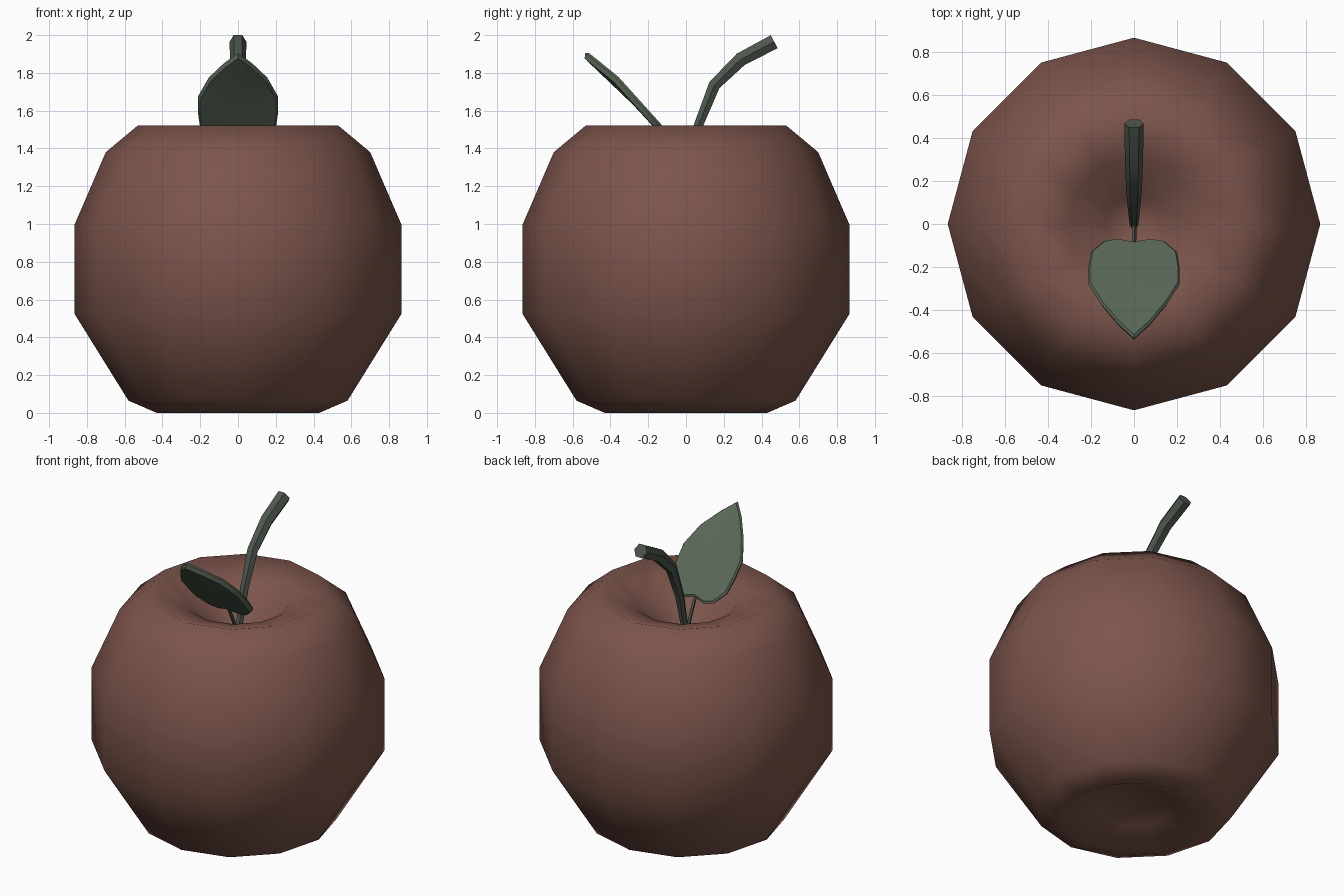
import bpy, bmesh, math
from mathutils import Vector

if "Cube" in bpy.data.objects:
    bpy.data.objects.remove(bpy.data.objects["Cube"])


def material(name, col):
    m = bpy.data.materials.new(name)
    m.diffuse_color = (*col, 1)
    m.use_nodes = True
    m.node_tree.nodes["Principled BSDF"].inputs["Base Color"].default_value = m.diffuse_color
    return m


RED = material("apple_skin", (0.20, 0.09, 0.07))
STEM = material("stem_green", (0.075, 0.095, 0.075))
LEAF = material("leaf_green", (0.10, 0.135, 0.095))


def finish(name, bm, mat, angle=None):
    bmesh.ops.recalc_face_normals(bm, faces=bm.faces)
    me = bpy.data.meshes.new(name)
    bm.to_mesh(me)
    bm.free()
    ob = bpy.data.objects.new(name, me)
    bpy.context.collection.objects.link(ob)
    me.materials.append(mat)
    bpy.ops.object.select_all(action='DESELECT')
    ob.select_set(True)
    bpy.context.view_layer.objects.active = ob
    if angle is None:
        bpy.ops.object.shade_smooth()
    else:
        bpy.ops.object.shade_smooth_by_angle(angle=math.radians(angle))
    return ob


def bridge(bm, a, b):
    n = len(a)
    for i in range(n):
        j = (i + 1) % n
        bm.faces.new((a[i], a[j], b[j], b[i]))


def fan(bm, ring, centre):
    c = bm.verts.new(centre)
    for i in range(len(ring)):
        bm.faces.new((ring[i], ring[(i + 1) % len(ring)], c))


# Apple body: 12-sided lathe with dimples at both ends
def make_apple():
    profile = [(0.24, 0.09), (0.43, 0.0), (0.58, 0.065), (0.866, 0.525),
               (0.866, 0.995), (0.70, 1.38), (0.53, 1.522), (0.31, 1.455),
               (0.13, 1.29)]
    bm = bmesh.new()
    rings = [[bm.verts.new((r * math.cos(k * math.pi / 6),
                            r * math.sin(k * math.pi / 6), z))
              for k in range(12)] for r, z in profile]
    for a, b in zip(rings, rings[1:]):
        bridge(bm, a, b)
    fan(bm, rings[0], (0, 0, 0.13))
    fan(bm, rings[-1], (0, 0, 1.23))
    finish("apple_body", bm, RED)


# Tapered tube along a path (y, z, radius) in the x = 0 plane
def make_tube(name, path, sides, mat):
    bm = bmesh.new()
    pts = [Vector((0, y, z)) for y, z, r in path]
    rings = []
    for i, p in enumerate(pts):
        t = (pts[min(i + 1, len(pts) - 1)] - pts[max(i - 1, 0)]).normalized()
        u = Vector((1, 0, 0))
        v = t.cross(u)
        r = path[i][2]
        rings.append([bm.verts.new(p + r * (u * math.cos(a) + v * math.sin(a)))
                      for a in (2 * math.pi * k / sides for k in range(sides))])
    for a, b in zip(rings, rings[1:]):
        bridge(bm, a, b)
    bm.faces.new(rings[0])
    bm.faces.new(rings[-1])
    finish(name, bm, mat, 35)


# Heart-shaped leaf: thin tilted blade with a bevelled edge
def make_leaf():
    half = [(0.08, -0.07), (0.14, -0.08), (0.20, -0.13), (0.212, -0.20),
            (0.212, -0.28), (0.155, -0.37), (0.075, -0.465)]
    outline = ([(0, -0.085)] + half + [(0, -0.533)]
               + [(-x, y) for x, y in reversed(half)])
    curve = [(-0.07, 1.44), (-0.14, 1.52), (-0.37, 1.775), (-0.533, 1.905)]

    def height(y):
        for (y0, z0), (y1, z1) in zip(curve, curve[1:]):
            if y >= y1 - 1e-6:
                return z0 + (z1 - z0) * (y - y0) / (y1 - y0)
        return curve[-1][1]

    normal = Vector((0, 0.72, 0.69))
    bm = bmesh.new()
    rings = []
    for scale, off in ((0.95, -0.025), (1.0, 0.0), (0.96, 0.012)):
        ring = []
        for x, y in outline:
            yy = -0.26 + (y + 0.26) * scale
            ring.append(bm.verts.new(Vector((x * scale, yy, height(yy)))
                                     + normal * off))
        rings.append(ring)
    for a, b in zip(rings, rings[1:]):
        bridge(bm, a, b)
    mid = Vector((0, -0.26, height(-0.26)))
    fan(bm, rings[0], mid - normal * 0.03)
    fan(bm, rings[-1], mid + normal * 0.008)
    finish("leaf", bm, LEAF, 35)


make_apple()
make_tube("stem", [(-0.005, 1.22, 0.02), (0.065, 1.52, 0.028),
                   (0.15, 1.735, 0.036), (0.29, 1.872, 0.042),
                   (0.467, 1.965, 0.045)], 6, STEM)
make_tube("leaf_stalk", [(0.0, 1.23, 0.012), (-0.05, 1.36, 0.011),
                         (-0.10, 1.46, 0.01)], 5, STEM)
make_leaf()
